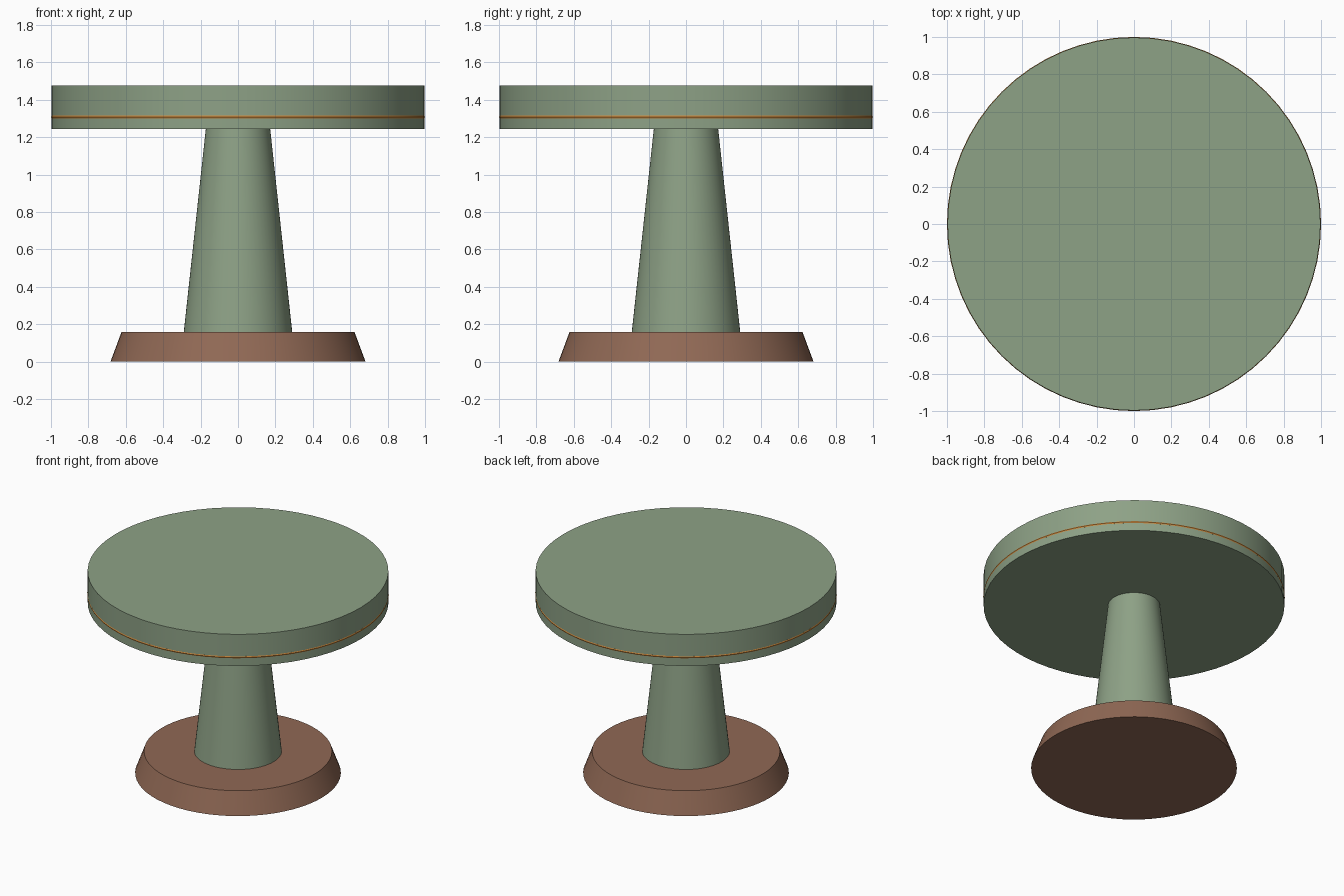
import bpy
import math

if "Cube" in bpy.data.objects:
    bpy.data.objects.remove(bpy.data.objects["Cube"])


def make_material(name, color):
    mat = bpy.data.materials.new(name)
    mat.use_nodes = True
    mat.diffuse_color = (*color, 1)
    mat.node_tree.nodes["Principled BSDF"].inputs["Base Color"].default_value = (*color, 1)
    return mat


def finish(name, mat):
    obj = bpy.context.object
    obj.name = name
    obj.data.materials.append(mat)
    bpy.ops.object.shade_smooth_by_angle(angle=math.radians(30))
    return obj


def round_part(name, mat, bottom_radius, top_radius, bottom, top, sides=64):
    bpy.ops.mesh.primitive_cone_add(vertices=sides, radius1=bottom_radius, radius2=top_radius,
                                    depth=top - bottom, location=(0, 0, (bottom + top) / 2))
    return finish(name, mat)


green = make_material("sage green", (0.27, 0.36, 0.24))
brown = make_material("warm brown", (0.28, 0.14, 0.09))
orange = make_material("orange trim", (0.62, 0.26, 0.05))

# Flared foot, tapered column and thick round top
round_part("base", brown, 0.682, 0.623, 0, 0.158)
round_part("column", green, 0.29, 0.172, 0.158, 1.245)
round_part("table_top", green, 0.997, 0.997, 1.245, 1.476)

# Thin trim ring sunk into the rim
bpy.ops.mesh.primitive_torus_add(major_radius=0.99, minor_radius=0.01, major_segments=64,
                                 minor_segments=8, location=(0, 0, 1.308))
finish("trim_ring", orange)
